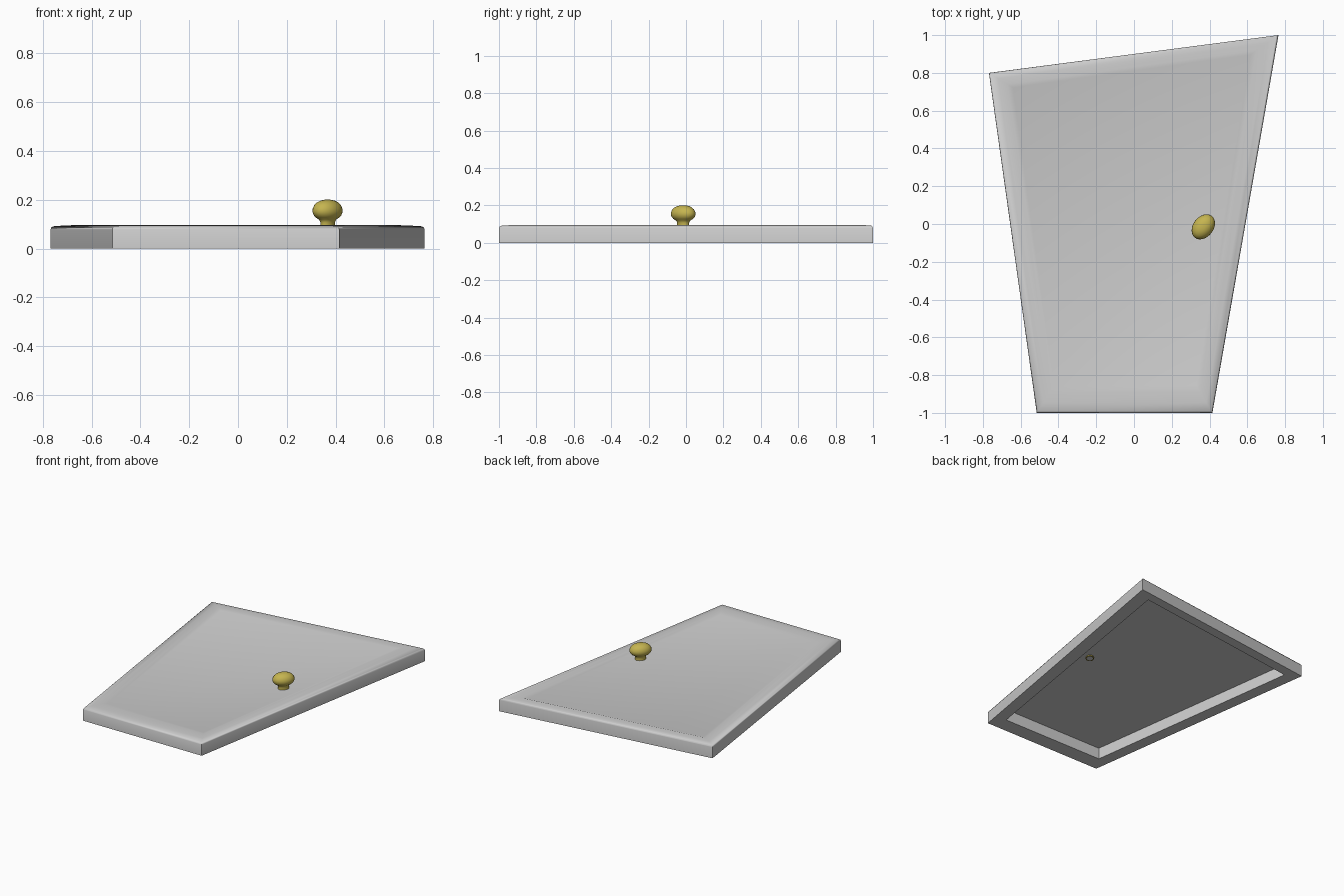
import bpy, bmesh, math
from mathutils import Vector

if "Cube" in bpy.data.objects:
    bpy.data.objects.remove(bpy.data.objects["Cube"])

def material(name, rgb):
    m = bpy.data.materials.new(name)
    m.diffuse_color = (*rgb, 1)
    m.use_nodes = True
    m.node_tree.nodes["Principled BSDF"].inputs["Base Color"].default_value = m.diffuse_color
    return m

def build(name, rings, mat, cap_start=False, cap_end=False, angle=40):
    """Bridge a list of closed rings into a skin."""
    bm = bmesh.new()
    loops = [[bm.verts.new(p) for p in r] for r in rings]
    n = len(loops[0])
    for a, b in zip(loops, loops[1:]):
        for i in range(n):
            j = (i + 1) % n
            bm.faces.new((a[i], a[j], b[j], b[i]))
    if cap_start:
        bm.faces.new(loops[0][::-1])
    if cap_end:
        bm.faces.new(loops[-1])
    me = bpy.data.meshes.new(name)
    bm.to_mesh(me)
    bm.free()
    me.materials.append(mat)
    ob = bpy.data.objects.new(name, me)
    bpy.context.collection.objects.link(ob)
    bpy.ops.object.select_all(action='DESELECT')
    ob.select_set(True)
    bpy.context.view_layer.objects.active = ob
    bpy.ops.object.shade_smooth_by_angle(angle=math.radians(angle))
    return ob

grey = material("light grey", (0.62, 0.62, 0.62))
brass = material("brass", (0.56, 0.46, 0.08))

# Slanted door outline, counter-clockwise, and the inner edge of its border
outer = [Vector(p) for p in ((-.515, -1), (.415, -1), (.765, 1), (-.768, .8))]
inner = [Vector(p) for p in ((-.445, -.89), (.35, -.89), (.65, .92), (-.67, .74))]

def ring(t, z):
    return [(*a.lerp(b, t), z) for a, b in zip(outer, inner)]

# Door: hollow underside, flat border, rounded outer edge, shallow recessed panel
profile = [(1, .08), (1, 0), (0, 0), (0, .078), (.03, .086), (.10, .091),
           (.5, .094), (1, .096), (1.3, .089)]
build("door_panel", [ring(t, z) for t, z in profile], grey, True, True, 60)

# Knob: oval lathe, long axis on the diagonal, open stem below the panel
def oval(r, z, n=32):
    c, s = math.cos(math.radians(52)), math.sin(math.radians(52))
    pts = []
    for i in range(n):
        a = 2 * math.pi * i / n
        u, v = r * 1.14 * math.cos(a), r * .84 * math.sin(a)
        pts.append((.367 + u * c - v * s, -.015 + u * s + v * c, z))
    return pts

knob = [(.024, .074), (.032, .074), (.031, .095), (.031, .108), (.036, .118), (.050, .127),
        (.059, .137), (.064, .150), (.063, .163), (.057, .177), (.045, .189),
        (.028, .197), (.012, .2)]
build("door_knob", [oval(r, z) for r, z in knob], brass, False, True, 60)
